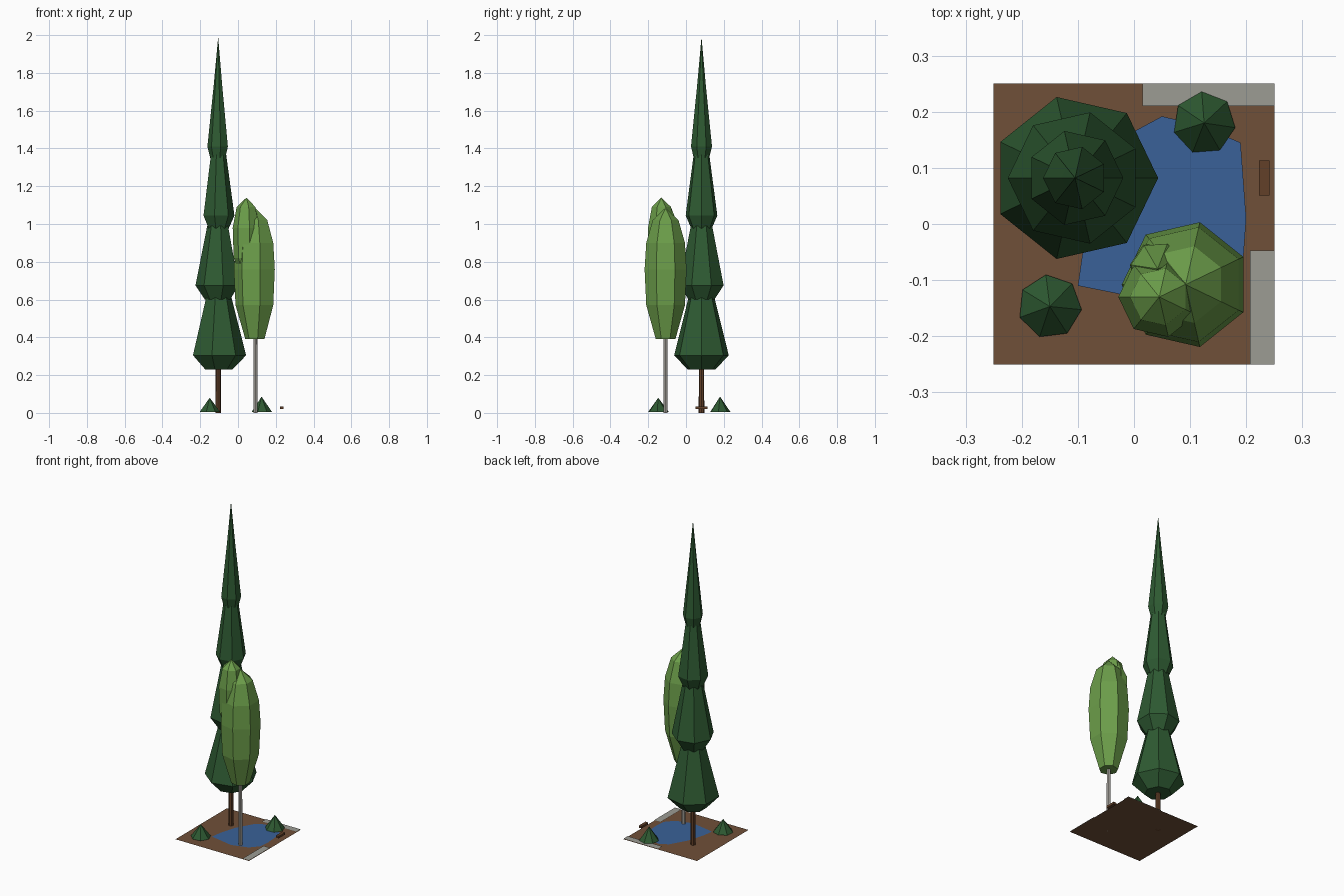
import bpy
import bmesh
from math import cos, sin, tau

cube = bpy.data.objects.get("Cube")
if cube:
    bpy.data.objects.remove(cube, do_unlink=True)


def material(name, r, g, b):
    """Flat material from an 8-bit display colour."""
    def lin(c):
        c /= 255
        return c / 12.92 if c <= 0.04045 else ((c + 0.055) / 1.055) ** 2.4
    m = bpy.data.materials.new(name)
    m.use_nodes = True
    colour = (lin(r), lin(g), lin(b), 1)
    m.diffuse_color = colour
    m.node_tree.nodes["Principled BSDF"].inputs["Base Color"].default_value = colour
    return m


soil = material("soil brown", 112, 80, 56)
water = material("water blue", 58, 97, 152)
stone = material("stone grey", 156, 156, 148)
bark = material("dark bark", 98, 64, 40)
pale_bark = material("pale bark", 190, 186, 178)
pine = material("dark green", 46, 90, 50)
leaf = material("light green", 108, 158, 74)


def finish(name, bm, mat):
    bmesh.ops.recalc_face_normals(bm, faces=bm.faces)
    mesh = bpy.data.meshes.new(name)
    bm.to_mesh(mesh)
    bm.free()
    mesh.materials.append(mat)
    obj = bpy.data.objects.new(name, mesh)
    bpy.context.collection.objects.link(obj)
    return obj


def lathe(name, centre, rings, mat, sides=7, turn=0.0):
    """Faceted solid from (height, radius) rings; radius 0 makes a point."""
    bm = bmesh.new()
    loops = []
    for z, r in rings:
        count = sides if r else 1
        loops.append([bm.verts.new((centre[0] + r * cos(turn + tau * i / sides),
                                    centre[1] + r * sin(turn + tau * i / sides), z))
                      for i in range(count)])
    for low, high in zip(loops, loops[1:]):
        for i in range(sides):
            j = (i + 1) % sides
            if len(high) == 1:
                bm.faces.new((low[i], low[j], high[0]))
            else:
                bm.faces.new((low[i], low[j], high[j], high[i]))
    for loop in (loops[0], loops[-1]):
        if len(loop) > 1:
            bm.faces.new(loop)
    return finish(name, bm, mat)


def plate(name, outline, z, mat):
    """Flat sheet facing up."""
    bm = bmesh.new()
    face = bm.faces.new([bm.verts.new((x, y, z)) for x, y in outline])
    face.normal_update()
    if face.normal.z < 0:
        face.normal_flip()
    mesh = bpy.data.meshes.new(name)
    bm.to_mesh(mesh)
    bm.free()
    mesh.materials.append(mat)
    bpy.context.collection.objects.link(bpy.data.objects.new(name, mesh))


def rectangle(x0, x1, y0, y1):
    return [(x0, y0), (x1, y0), (x1, y1), (x0, y1)]


# Ground, pond and paving strips
plate("ground", rectangle(-0.25, 0.25, -0.25, 0.25), 0, soil)
plate("pond", [(-0.1, -0.11), (0.05, -0.14), (0.15, -0.11), (0.195, -0.06),
               (0.2, 0.01), (0.19, 0.145), (0.12, 0.175), (0.05, 0.192),
               (0, 0.165), (-0.06, 0.06), (-0.09, -0.04)], 0.003, water)
plate("back_paving", rectangle(0.015, 0.25, 0.21, 0.25), 0.004, stone)
plate("side_paving", rectangle(0.207, 0.25, -0.25, -0.047), 0.004, stone)

# Bench plank
bm = bmesh.new()
bmesh.ops.create_cube(bm, size=1)
for v in bm.verts:
    v.co = (0.232 + v.co.x * 0.019, 0.082 + v.co.y * 0.063, 0.028 + v.co.z * 0.013)
finish("bench", bm, bark)

# Tall conifer: trunk and stacked tiers
tall = (-0.105, 0.082)
half = tau / 14
lathe("tall_trunk", tall, [(0, 0.015), (0.35, 0.013)], bark, 8)
tiers = [
    [(0.23, 0.076), (0.305, 0.148), (0.62, 0.068)],
    [(0.6, 0.07), (0.675, 0.12), (0.99, 0.058)],
    [(0.975, 0.055), (1.045, 0.086), (1.37, 0.042)],
    [(1.35, 0.042), (1.41, 0.057), (1.73, 0.024), (1.99, 0)],
]
for i, rings in enumerate(tiers):
    lathe(f"conifer_tier_{i + 1}", tall, rings, pine, 7, half * (i % 2))

# Light tree: pale trunk, main crown and side lobes
light = (0.092, -0.108)
lathe("pale_trunk", light, [(0, 0.011), (0.5, 0.01)], pale_bark, 8)
lathe("main_crown", light, [(0.39, 0.053), (0.57, 0.105), (0.76, 0.114),
                            (0.9, 0.105), (1.02, 0.07), (1.085, 0)], leaf, 7, half)
lathe("upper_lobe", (0.045, -0.13), [(0.74, 0.035), (0.82, 0.068), (0.98, 0.073),
                                     (1.09, 0.052), (1.14, 0)], leaf, 7, half)
lathe("small_lobe", (0.042, -0.08), [(0.78, 0.03), (0.86, 0.05), (0.98, 0.048),
                                     (1.09, 0)], leaf, 7, 0.3)

# Cone bushes
lathe("back_bush", (0.125, 0.18), [(0.004, 0.056), (0.086, 0)], pine, 7, 0.75)
lathe("front_bush", (-0.15, -0.147), [(0.004, 0.057), (0.08, 0)], pine, 7, -0.1)
